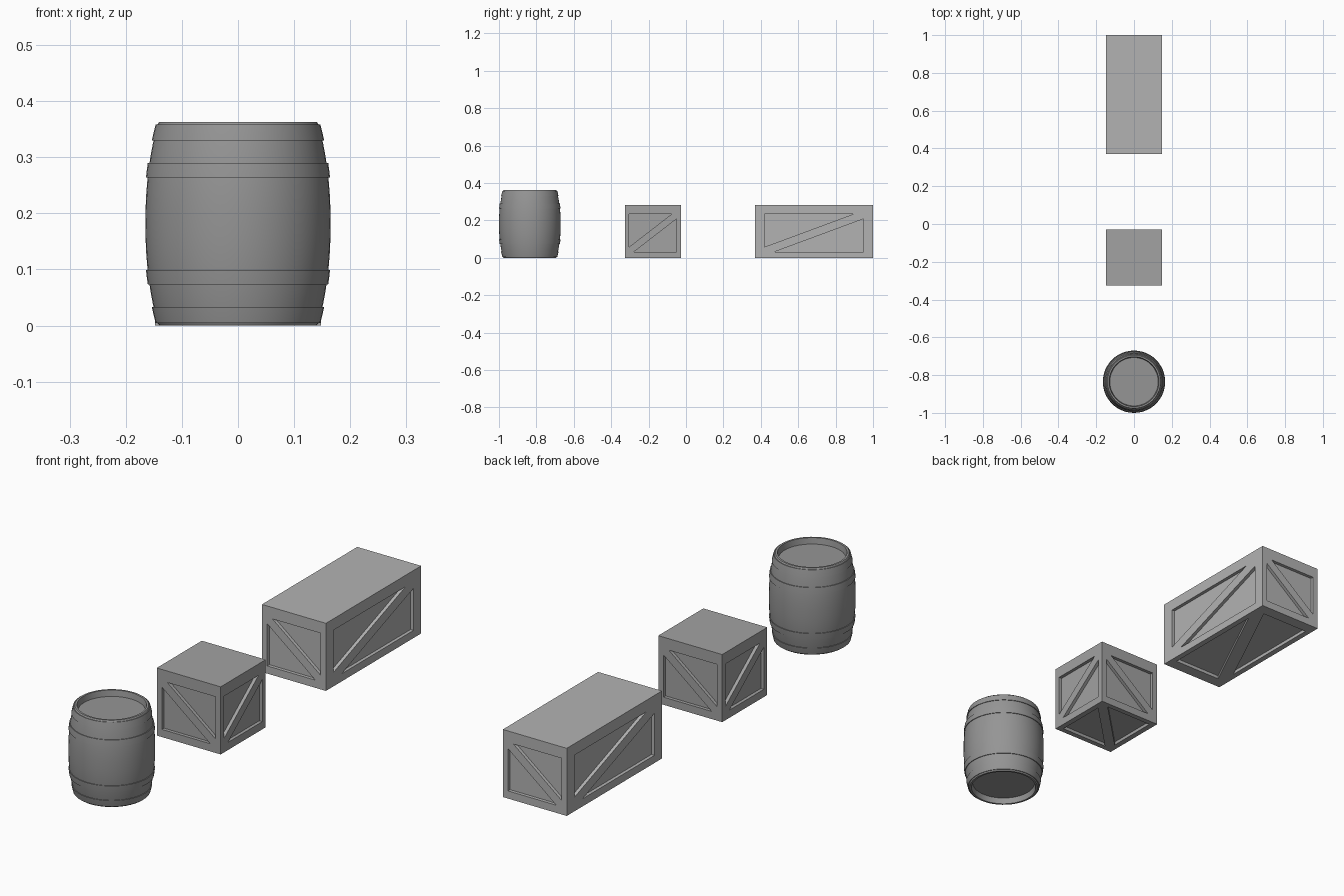
import bpy, bmesh
from math import sin, cos, tau, radians
from mathutils import Vector

if "Cube" in bpy.data.objects:
    bpy.data.objects.remove(bpy.data.objects["Cube"])

X, Y, Z = Vector((1, 0, 0)), Vector((0, 1, 0)), Vector((0, 0, 1))
HALF_X, CRATE_H, DEPTH = 0.148, 0.283, 0.014
BARREL_Y, BARREL_H, SIDES = -0.835, 0.363, 48


def grey(name, value):
    mat = bpy.data.materials.new(name)
    mat.diffuse_color = (value, value, value, 1)
    mat.use_nodes = True
    mat.node_tree.nodes["Principled BSDF"].inputs["Base Color"].default_value = mat.diffuse_color
    return mat


BARREL_GREY = grey("barrel_grey", 0.30)
SMALL_GREY = grey("small_crate_grey", 0.36)
LONG_GREY = grey("long_crate_grey", 0.45)


def add_object(name, bm, mat=None):
    bmesh.ops.recalc_face_normals(bm, faces=bm.faces[:])
    mesh = bpy.data.meshes.new(name)
    bm.to_mesh(mesh)
    bm.free()
    if mat:
        mesh.materials.append(mat)
    obj = bpy.data.objects.new(name, mesh)
    bpy.context.collection.objects.link(obj)
    bpy.ops.object.select_all(action='DESELECT')
    obj.select_set(True)
    bpy.context.view_layer.objects.active = obj
    return obj


def prism(bm, base, offset):
    """Closed prism from a base polygon swept along an offset."""
    a = [bm.verts.new(p) for p in base]
    b = [bm.verts.new(p + offset) for p in base]
    bm.faces.new(a)
    bm.faces.new(b)
    for i in range(len(a)):
        j = (i + 1) % len(a)
        bm.faces.new((a[i], a[j], b[j], b[i]))


def panel_cutters(bm, centre, u, v, n, u_range, v_range):
    """Two triangular recesses leaving a diagonal brace between them."""
    (u0, u1), (v0, v1) = u_range, v_range
    du, dv = 0.1 * (u1 - u0), 0.13 * (v1 - v0)
    upper = [(u0, v1), (u1 - du, v1), (u0, v0 + dv)]
    lower = [(u1, v0), (u1, v1 - dv), (u0 + du, v0)]
    for tri in (upper, lower):
        base = [centre + u * p + v * q - n * DEPTH for p, q in tri]
        prism(bm, base, n * (DEPTH + 0.01))


def crate(name, y0, y1, margin_y, mat):
    mid, hy, mx = Y * (y0 + y1) / 2, (y1 - y0) / 2, 0.024
    ur_x = (-HALF_X + mx, HALF_X - mx)
    ur_y = (-hy + margin_y, hy - margin_y)
    vr = (0.032, 0.235)
    # Recesses on four sides and underneath
    cut = bmesh.new()
    for s in (1, -1):
        panel_cutters(cut, mid + X * s * HALF_X, Y * s, Z, X * s, ur_y, vr)
        panel_cutters(cut, mid + Y * s * hy, X * s, Z, Y * s, ur_x, vr)
    panel_cutters(cut, mid, X, Y, -Z, ur_x, ur_y)
    cutter = add_object(name + "_cutter", cut, mat)
    cutter.hide_render = True
    # Solid crate
    bm = bmesh.new()
    prism(bm, [Vector((x, y, 0)) for x, y in
               ((-HALF_X, y0), (HALF_X, y0), (HALF_X, y1), (-HALF_X, y1))], Z * CRATE_H)
    obj = add_object(name, bm, mat)
    mod = obj.modifiers.new("panels", 'BOOLEAN')
    mod.operation, mod.solver, mod.object = 'DIFFERENCE', 'EXACT', cutter
    bpy.ops.object.modifier_apply(modifier=mod.name)
    bpy.data.objects.remove(cutter)


def lathe(name, profile, closed=False):
    """Spin (radius, z) points around the barrel axis."""
    bm = bmesh.new()
    rings = [[bm.verts.new((r * cos(tau * i / SIDES), BARREL_Y + r * sin(tau * i / SIDES), z))
              for i in range(SIDES)] for r, z in profile]
    pairs = list(zip(rings, rings[1:]))
    if closed:
        pairs.append((rings[-1], rings[0]))
    else:
        bm.faces.new(rings[0])
        bm.faces.new(rings[-1])
    for a, b in pairs:
        for i in range(SIDES):
            j = (i + 1) % SIDES
            bm.faces.new((a[i], a[j], b[j], b[i]))
    add_object(name, bm, BARREL_GREY)
    bpy.ops.object.shade_smooth_by_angle(angle=radians(35))


def body_radius(z):
    t = abs(z / BARREL_H * 2 - 1)
    return 0.165 - 0.0225 * t ** 2.2


# Barrel body with recessed heads at both ends
staves = [(body_radius(BARREL_H * t), BARREL_H * t) for t in
          [0.012 + 0.976 * i / 20 for i in range(21)]]
head = [(0.128, 0.025), (0.132, 0.0), (0.140, 0.0)]
lathe("barrel_body", head + staves + [(r, BARREL_H - z) for r, z in reversed(head)])

# Hoops, mirrored top and bottom
for label, za, zb in (("end", 0.005, 0.033), ("inner", 0.073, 0.099)):
    zs = [za + (zb - za) * k / 4 for k in range(5)]
    ring = [(body_radius(z) + 0.003, z) for z in zs]
    ring += [(body_radius(z) - 0.003, z) for z in (zb, za)]
    lathe("lower_%s_hoop" % label, ring, True)
    lathe("upper_%s_hoop" % label, [(r, BARREL_H - z) for r, z in ring], True)

# Crates
crate("small_crate", -0.326, -0.028, 0.022, SMALL_GREY)
crate("long_crate", 0.370, 1.0, 0.050, LONG_GREY)
